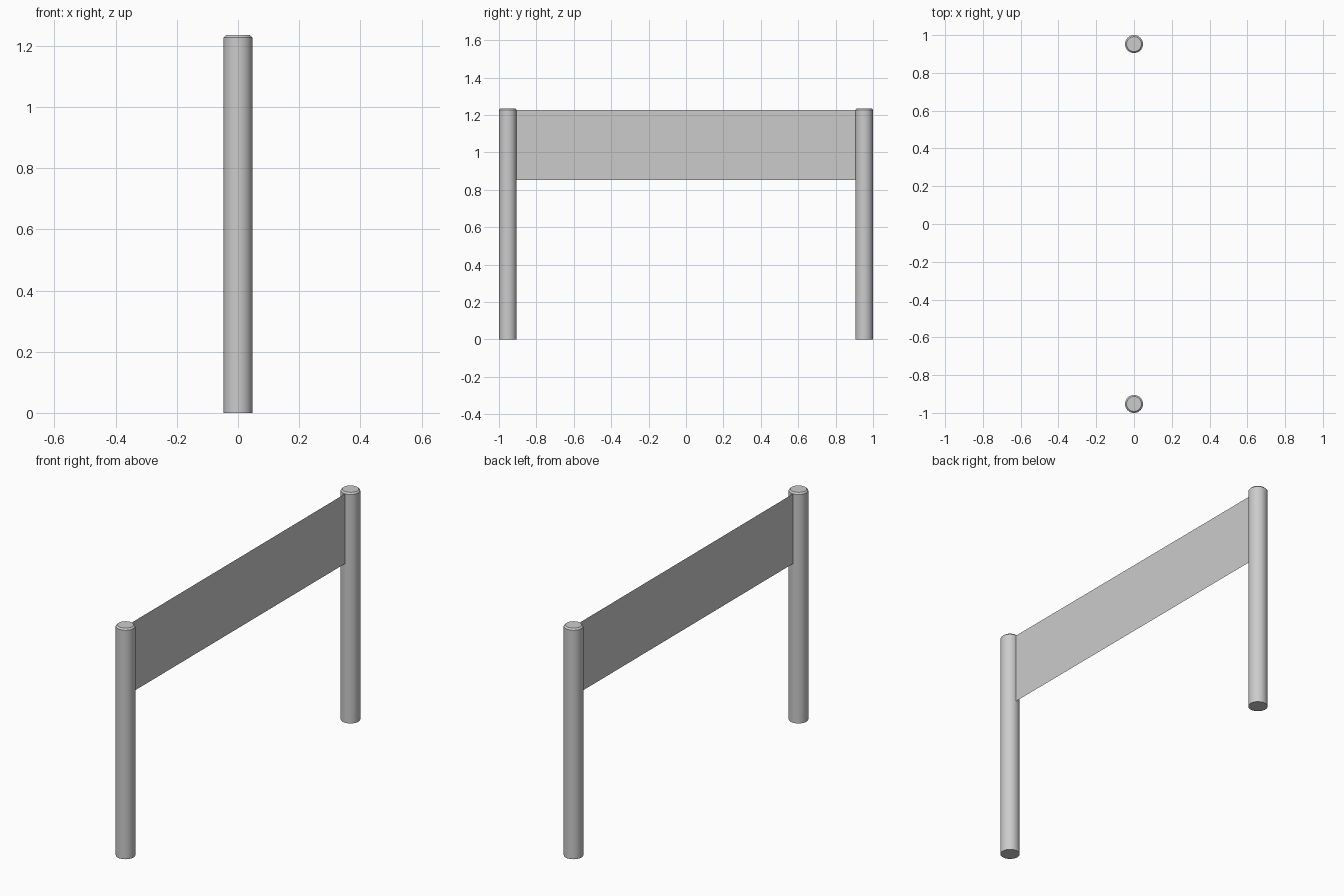
import bpy
import bmesh
import math

if "Cube" in bpy.data.objects:
    bpy.data.objects.remove(bpy.data.objects["Cube"])

R, H, C = 0.0475, 1.235, 0.008   # post radius, height, top chamfer
POST_Y = 1.0 - R


def make_object(name, bm):
    mesh = bpy.data.meshes.new(name)
    bm.to_mesh(mesh)
    bm.free()
    obj = bpy.data.objects.new(name, mesh)
    bpy.context.collection.objects.link(obj)
    return obj


def make_post(name, y):
    bm = bmesh.new()
    bmesh.ops.create_cone(bm, cap_ends=True, segments=32,
                          radius1=R, radius2=R, depth=H)
    bmesh.ops.translate(bm, verts=bm.verts, vec=(0, 0, H / 2))
    # chamfered top rim
    rim = [e for e in bm.edges if all(v.co.z > H - 1e-4 for v in e.verts)]
    bmesh.ops.bevel(bm, geom=rim, offset=C, segments=1, affect='EDGES')
    obj = make_object(name, bm)
    obj.location.y = y
    bpy.ops.object.select_all(action='DESELECT')
    obj.select_set(True)
    bpy.context.view_layer.objects.active = obj
    bpy.ops.object.shade_smooth_by_angle(angle=math.radians(30))


# Two round posts
for name, side in (("front_post", -1), ("back_post", 1)):
    make_post(name, side * POST_Y)

# Thin sheet stretched between the posts
bm = bmesh.new()
half = POST_Y - R + 0.003
corners = [(-half, 0.852), (half, 0.852), (half, 1.226), (-half, 1.226)]
bm.faces.new([bm.verts.new((0, y, z)) for y, z in corners])
make_object("net_panel", bm)
